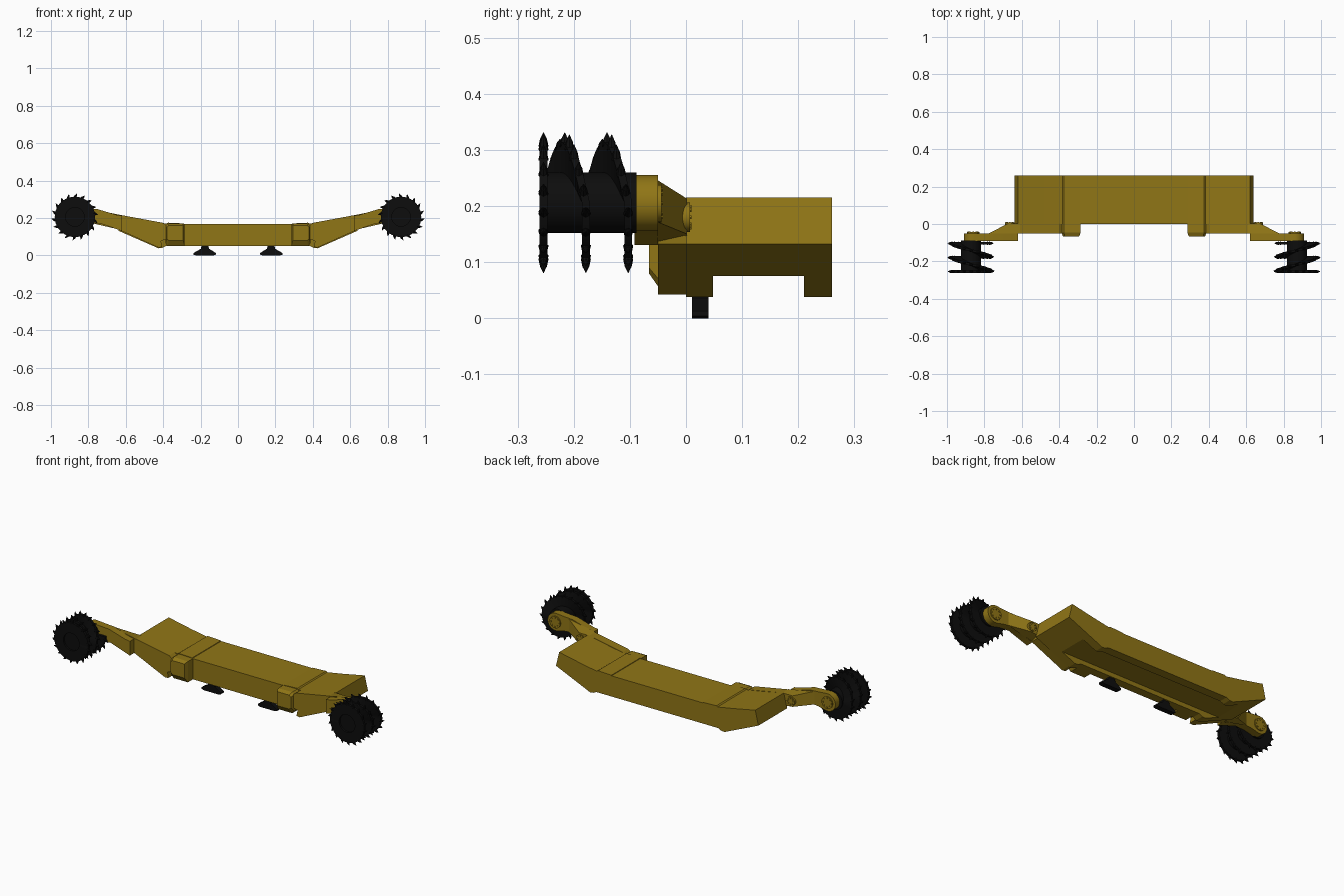
import bpy, bmesh
from math import sin, cos, pi, radians
from mathutils import Vector, Matrix

if "Cube" in bpy.data.objects:
    bpy.data.objects.remove(bpy.data.objects["Cube"])


def material(name, rgb):
    m = bpy.data.materials.new(name)
    m.diffuse_color = (*rgb, 1)
    m.use_nodes = True
    m.node_tree.nodes["Principled BSDF"].inputs["Base Color"].default_value = m.diffuse_color
    return m


YELLOW = material("yellow_paint", (0.28, 0.18, 0.008))
BLACK = material("black_steel", (0.004, 0.004, 0.004))


def finish(bm, name, mat, mirror=True, smooth=False):
    bmesh.ops.recalc_face_normals(bm, faces=bm.faces)
    me = bpy.data.meshes.new(name)
    bm.to_mesh(me)
    bm.free()
    ob = bpy.data.objects.new(name, me)
    bpy.context.collection.objects.link(ob)
    me.materials.append(mat)
    bpy.context.view_layer.objects.active = ob
    if smooth:
        for o in bpy.context.selected_objects:
            o.select_set(False)
        ob.select_set(True)
        bpy.ops.object.shade_smooth_by_angle(angle=radians(35))
    if mirror:
        ob.modifiers.new("mirror", 'MIRROR').use_axis[0] = True
    return ob


def loft(bm, sections):
    """Closed solid through (y, [(x, z), ...]) sections."""
    rings = [[bm.verts.new((x, y, z)) for x, z in pts] for y, pts in sections]
    n = len(rings[0])
    for a, b in zip(rings, rings[1:]):
        for i in range(n):
            j = (i + 1) % n
            bm.faces.new((a[i], a[j], b[j], b[i]))
    bm.faces.new(rings[0])
    bm.faces.new(rings[-1])


def prism(name, pts, y0, y1, mat, **kw):
    bm = bmesh.new()
    loft(bm, [(y0, pts), (y1, pts)])
    return finish(bm, name, mat, **kw)


def circle(cx, cz, r, n, a0=0, a1=360):
    full = a1 - a0 == 360
    return [(cx + r * cos(radians(a)), cz + r * sin(radians(a)))
            for a in [a0 + (a1 - a0) * i / (n if full else n - 1) for i in range(n)]]


# main body: bent beam with a channel cut along its underside
half = [(0.29, 0.168), (0.385, 0.17), (0.48, 0.187), (0.62, 0.215), (0.64, 0.132),
        (0.425, 0.038), (0.405, 0.04), (0.385, 0.05)]
body = prism("body", half + [(-x, z) for x, z in reversed(half)], 0, 0.26, YELLOW, mirror=False)
cutter = prism("channel_cutter", [(-1, -0.1), (1, -0.1), (1, 0.075), (-1, 0.075)],
               0.048, 0.21, YELLOW, mirror=False)
cutter.hide_render = True
cut = body.modifiers.new("channel", 'BOOLEAN')
cut.operation = 'DIFFERENCE'
cut.solver = 'EXACT'
cut.object = cutter
bpy.context.view_layer.objects.active = body
bpy.ops.object.modifier_apply(modifier="channel")
bpy.data.objects.remove(cutter)

# raised bands over the body joints
prism("joint_band", [(0.285, 0.16), (0.29, 0.171), (0.375, 0.175), (0.388, 0.165)], 0, 0.26, YELLOW)

# hinge block on the front, chamfered toward the viewer
back = [(0.285, 0.05), (0.375, 0.05), (0.388, 0.065), (0.388, 0.16), (0.375, 0.171), (0.285, 0.169)]
front = [(0.293, 0.08), (0.37, 0.08), (0.38, 0.09), (0.38, 0.15), (0.37, 0.16), (0.293, 0.16)]
bm = bmesh.new()
loft(bm, [(0.002, back), (-0.045, back), (-0.066, front)])
finish(bm, "hinge_block", YELLOW)

# lifting link along the front of the body end
prism("arm_link", [(0.385, 0.085), (0.385, 0.162), (0.40, 0.174), (0.61, 0.213), (0.63, 0.205),
                   (0.625, 0.132), (0.425, 0.042), (0.405, 0.045), (0.412, 0.078)],
      -0.05, 0.002, YELLOW)

# swinging arm: rounded plate plus tapered root behind it
prism("ranging_arm", [(0.62, 0.131), (0.62, 0.212), (0.65, 0.217), (0.75, 0.247), (0.80, 0.25)]
      + circle(0.86, 0.205, 0.05, 16, 100, -100) + [(0.80, 0.168), (0.74, 0.172)],
      -0.092, -0.05, YELLOW, smooth=True)
bm = bmesh.new()
loft(bm, [(0.002, [(0.61, 0.145), (0.675, 0.15), (0.675, 0.213), (0.61, 0.213)]),
          (-0.052, [(0.61, 0.133), (0.78, 0.172), (0.78, 0.247), (0.61, 0.213)])])
finish(bm, "arm_root", YELLOW)
prism("pivot_cap", circle(0.665, 0.18, 0.026, 20), -0.06, 0.007, YELLOW, smooth=True)
prism("arm_end_cap", circle(0.86, 0.205, 0.034, 20), -0.06, -0.044, YELLOW, smooth=True)

# bolt rings on the arm caps
bm = bmesh.new()
for cx, cz, r, y in ((0.665, 0.18, 0.018, 0.007), (0.86, 0.205, 0.025, -0.044)):
    for px, pz in circle(cx, cz, r, 8):
        loft(bm, [(y - 0.002, circle(px, pz, 0.004, 6)), (y + 0.003, circle(px, pz, 0.004, 6))])
finish(bm, "cap_bolts", YELLOW)

# cutting drum core
CX, CZ = 0.872, 0.206
prism("drum_core", circle(CX, CZ, 0.054, 32), -0.25, -0.088, BLACK, smooth=True)


def vane_y(t):
    """Flat half turns below, ramps above, ending in a full flat ring."""
    y, step = -0.103, 0.0755
    for k in (0, 2):
        y -= step * min(max((t - k * pi) / pi, 0), 1)
    return y


# spiral vane wound round the drum
bm = bmesh.new()
N, T = 120, 0.007
prev = None
for i in range(N + 1):
    t = -pi + 6 * pi * i / N
    y = vane_y(t)
    ring = [bm.verts.new((CX + r * cos(t), y + d, CZ + r * sin(t)))
            for r, d in ((0.05, -T), (0.108, -T), (0.108, T), (0.05, T))]
    if prev:
        for a in range(4):
            b = (a + 1) % 4
            bm.faces.new((prev[a], prev[b], ring[b], ring[a]))
    else:
        bm.faces.new(ring)
    prev = ring
bm.faces.new(prev)
finish(bm, "drum_vane", BLACK, smooth=True)

# picks along the vane rim: a holder with a leaning pointed tip
bm = bmesh.new()
PICKS = 54
for i in range(PICKS):
    t = -pi + 6 * pi * (i + 0.5) / PICKS
    radial = Vector((cos(t), 0, sin(t)))
    lean = (radial + 0.55 * Vector((-sin(t), 0, cos(t)))).normalized()
    base = Vector((CX, vane_y(t), CZ)) + radial * 0.104
    rot = lean.to_track_quat('Z', 'Y').to_matrix().to_4x4()
    for r1, r2, length, off in ((0.009, 0.006, 0.016, 0.004), (0.006, 0.0005, 0.013, 0.0175)):
        bmesh.ops.create_cone(bm, cap_ends=True, segments=8, radius1=r1, radius2=r2, depth=length,
                              matrix=Matrix.Translation(base + lean * off) @ rot)
finish(bm, "drum_picks", BLACK)

# sliding shoes under the front edge
prism("sliding_shoe", [(0.118, 0.004), (0.13, 0), (0.225, 0), (0.238, 0.004), (0.238, 0.013),
                       (0.198, 0.036), (0.195, 0.052), (0.158, 0.052), (0.155, 0.036), (0.118, 0.013)],
      0.011, 0.04, BLACK)
